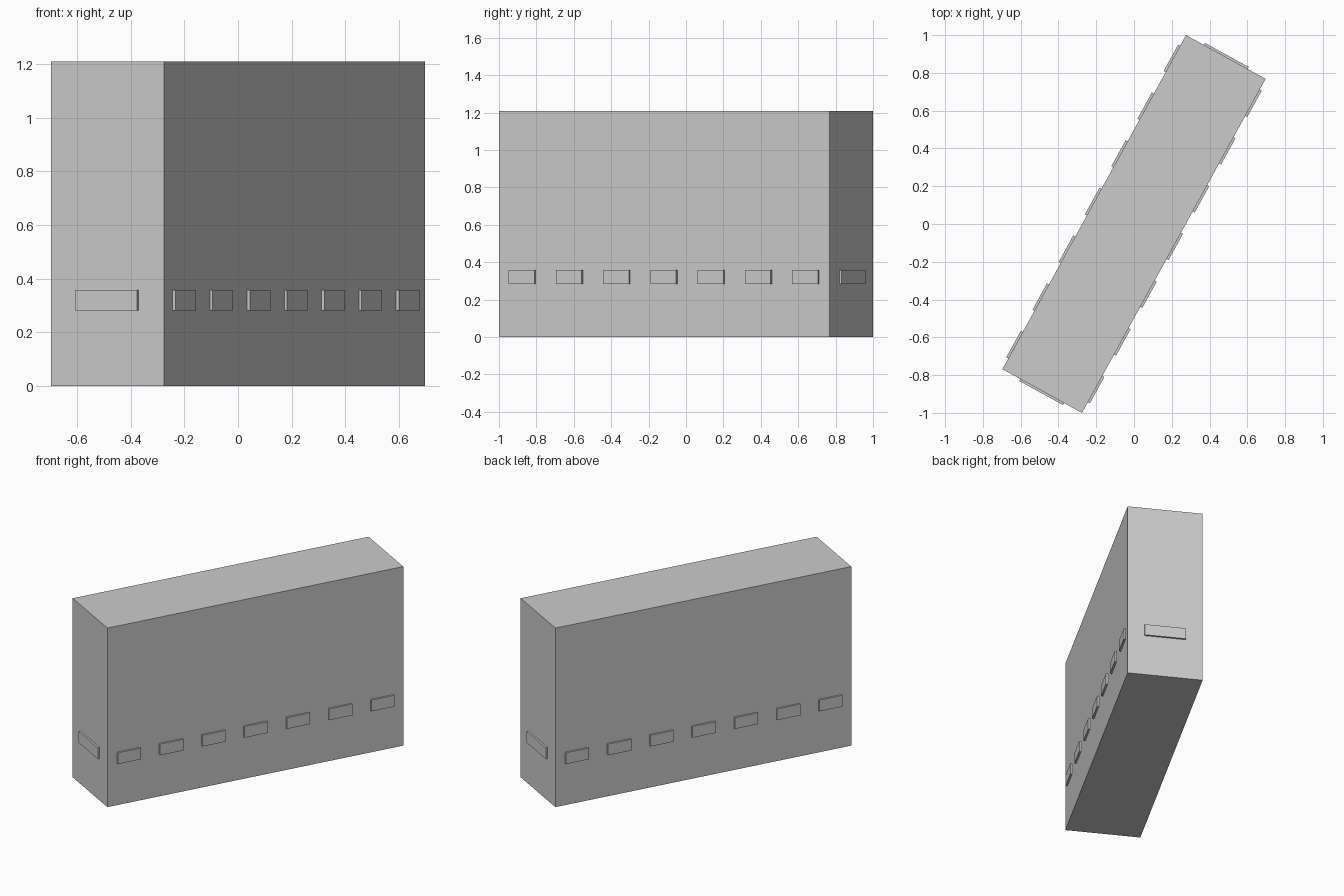
import bpy
from math import radians, pi
from mathutils import Matrix

if "Cube" in bpy.data.objects:
    bpy.data.objects.remove(bpy.data.objects["Cube"])

LENGTH, WIDTH, HEIGHT = 2.018, 0.481, 1.209
YAW = Matrix.Rotation(radians(61.2), 4, 'Z')
WIN_Z, WIN_H, PROUD = 0.32, 0.076, 0.012
FILL = 0.55  # share of each bay taken up by its window


def box(name, size, matrix):
    bpy.ops.mesh.primitive_cube_add(size=1)
    ob = bpy.context.object
    ob.name = name
    ob.data.transform(Matrix.Diagonal((*size, 1)))
    ob.matrix_world = matrix
    return ob


# Main block, turned in plan
box("building_block", (LENGTH, WIDTH, HEIGHT),
    YAW @ Matrix.Translation((0, 0, HEIGHT / 2)))


def window_row(name, turn, span, face_dist, count):
    """Row of shallow window panels along one wall."""
    bay = span / count
    wall = YAW @ Matrix.Rotation(turn, 4, 'Z')
    for i in range(count):
        x = (i + 0.5) * bay - span / 2
        box(f"{name}_{i + 1}", (bay * FILL, PROUD * 2, WIN_H),
            wall @ Matrix.Translation((x, -face_dist, WIN_Z)))


# Seven windows on each long wall, one on each end wall
for side, turn in (("right", 0), ("left", pi)):
    window_row(f"window_{side}", turn, LENGTH, WIDTH / 2, 7)
for side, turn in (("back", pi / 2), ("front", -pi / 2)):
    window_row(f"window_{side}", turn, WIDTH, LENGTH / 2, 1)
